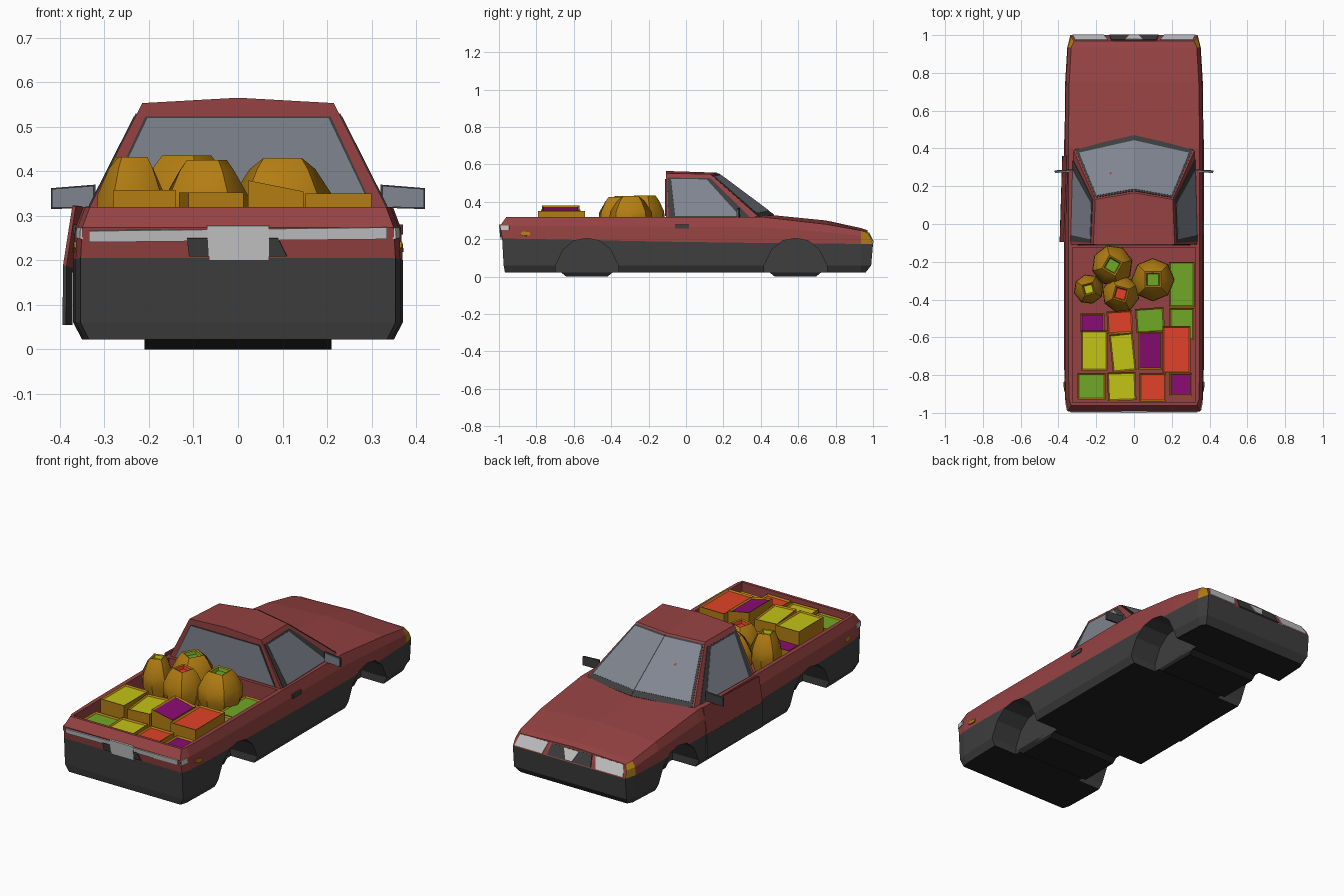
import bpy, bmesh, math
from mathutils import Vector

if "Cube" in bpy.data.objects:
    bpy.data.objects.remove(bpy.data.objects["Cube"])

# ---- palette (sRGB 0-255 turned into linear) ----
NAMES = {"body red": (150, 66, 66), "trim dark grey": (62, 62, 62), "underside black": (32, 32, 32),
         "window glass": (128, 133, 144), "lamp light grey": (200, 200, 202), "ochre": (178, 125, 18),
         "leaf green": (112, 168, 38), "lemon yellow": (195, 195, 22), "purple": (138, 12, 115),
         "tomato red": (226, 66, 40)}
RED, DARK, BLACK, GLASS, LAMP, OCHRE, GREEN, YELLOW, PURPLE, TOMATO = range(10)
MATS = []
for n, c in NAMES.items():
    m = bpy.data.materials.new(n)
    m.diffuse_color = [((v / 255 + .055) / 1.055) ** 2.4 for v in c] + [1]
    m.use_nodes = True
    m.node_tree.nodes["Principled BSDF"].inputs["Base Color"].default_value = m.diffuse_color
    MATS.append(m)


def finish(name, bm):
    bmesh.ops.recalc_face_normals(bm, faces=bm.faces)
    me = bpy.data.meshes.new(name)
    bm.to_mesh(me)
    bm.free()
    for m in MATS:
        me.materials.append(m)
    ob = bpy.data.objects.new(name, me)
    bpy.context.collection.objects.link(ob)
    return ob


def slab(name, pts, mat, half=.004):
    """Thin plate centred on a polygon."""
    pts = [Vector(p) for p in pts]
    n = (pts[2] - pts[0]).cross(pts[-1] - pts[1]).normalized() * half
    return prism(name, [p - n for p in pts], n * 2, mat)


def prism(name, pts, push, mat):
    bm = bmesh.new()
    lo = [bm.verts.new(p) for p in pts]
    hi = [bm.verts.new(Vector(p) + Vector(push)) for p in pts]
    bm.faces.new(lo)
    bm.faces.new(hi[::-1])
    for i in range(len(lo)):
        j = (i + 1) % len(lo)
        bm.faces.new((lo[i], lo[j], hi[j], hi[i]))
    for f in bm.faces:
        f.material_index = mat
    return finish(name, bm)


def box(name, x0, x1, y0, y1, z0, z1, mat):
    return prism(name, [(x0, y0, z0), (x1, y0, z0), (x1, y1, z0), (x0, y1, z0)], (0, 0, z1 - z0), mat)


def on_quad(q, u0, u1, v0, v1):
    """Rectangle in u, v inside a quad given as base a, base b, top b, top a."""
    a, b, c, d = map(Vector, q)
    return [a.lerp(b, u).lerp(d.lerp(c, u), v) for u, v in ((u0, v0), (u1, v0), (u1, v1), (u0, v1))]


def mirrored(pts, s):
    return [(p[0] * s, p[1], p[2]) for p in pts]


# ---- lower body: cross-sections lofted along the length ----
STATIONS = [  # y, width, trim height, shoulder height, crown, y shift per level
    (-.98, .955, .205, .32, 0, (.012, .005, -.003, -.013, .02)),
    (-.93, .985, .203, .32, 0, (0,) * 5), (-.75, 1, .2, .32, 0, (0,) * 5),
    (-.105, 1, .187, .32, 0, (0,) * 5), (.4, 1, .18, .32, .015, (0,) * 5),
    (.75, .985, .177, .28, .02, (0,) * 5), (.935, .955, .175, .247, .013, (0,) * 5),
    (.98, .91, .175, .236, .012, (-.02, .01, .02, .005, -.01))]
bm = bmesh.new()
rings = []
for y, w, zc, ze, crown, dy in STATIONS:
    half = [(.35, .022), (.37, .06), (.37, zc), (.366, zc + .6 * (ze - zc)), (.348, ze)]
    left = [bm.verts.new((-x * w, y + d, z)) for (x, z), d in zip(half, dy)]
    right = [bm.verts.new((x * w, y + d, z)) for (x, z), d in zip(half, dy)]
    rings.append(left + [bm.verts.new((0, y + dy[4], ze + crown))] + right[::-1])
LEVEL = [DARK, DARK, RED, RED, RED, RED, RED, RED, DARK, DARK, BLACK]
for k, (r, s) in enumerate(zip(rings, rings[1:])):
    for i in range(11):
        j = (i + 1) % 11
        f = bm.faces.new((r[i], r[j], s[j], s[i]))
        f.material_index = LEVEL[i]
        if k == len(rings) - 2 and i in (2, 3, 6, 7):  # front corner indicators
            f.material_index = OCHRE
for r in (rings[0], rings[-1]):
    for i in range(4):
        bm.faces.new((r[i], r[i + 1], r[9 - i], r[10 - i])).material_index = LEVEL[i]
    bm.faces.new((r[4], r[5], r[6])).material_index = RED
body = finish("truck_body", bm)

# ---- cut the load bed and the wheel wells ----
ARCH = [(-.16, -.05), (-.16, .06), (-.12, .145), (-.065, .192), (0, .205),
        (.065, .192), (.12, .145), (.16, .06), (.16, -.05)]
cutters = [box("bed_cutter", -.325, .325, -.945, -.125, .22, .5, RED)]
for yc in (-.53, .585):
    for s in (-1, 1):
        cutters.append(prism("well_cutter", [(s * .21, yc + a * 1.05, z) for a, z in ARCH], (s * .3, 0, 0), DARK))
    # axle housing between the wells
    prism("axle_housing", [(-.21, yc + a, z) for a, z in ((-.16, .04), (-.11, 0), (.11, 0), (.16, .04))],
          (.42, 0, 0), BLACK)
bpy.context.view_layer.objects.active = body
for c in cutters:
    mod = body.modifiers.new("cut", 'BOOLEAN')
    mod.operation, mod.solver, mod.object = 'DIFFERENCE', 'EXACT', c
    bpy.ops.object.modifier_apply(modifier=mod.name)
    bpy.data.objects.remove(c)

# ---- cab ----
BASE = [(.338, -.108, .31), (.325, .40, .31), (0, .475, .325)]
ROOF = [(.215, -.108, .553), (.205, .13, .548), (0, .165, .556)]
bm = bmesh.new()
full = lambda h: [bm.verts.new(p) for p in h] + [bm.verts.new((-p[0], p[1], p[2])) for p in h[1::-1]]
lo, hi = full(BASE), full(ROOF)
for i in range(5):
    j = (i + 1) % 5
    bm.faces.new((lo[i], lo[j], hi[j], hi[i]))
ridge = bm.verts.new((0, -.108, .565))
bm.faces.new((hi[0], hi[1], hi[2], ridge))
bm.faces.new((ridge, hi[2], hi[3], hi[4]))
bm.faces.new((hi[4], hi[0], ridge))
bm.faces.new(lo)
finish("cab", bm)

# ---- windows, door handles, mirrors and lamps on both sides ----
for s, side in ((1, "right"), (-1, "left")):
    q = mirrored((BASE[0], BASE[1], ROOF[1], ROOF[0]), s)
    slab(side + "_window_frame", on_quad(q, .03, .9, .03, .9), DARK, .003)
    slab(side + "_window", on_quad(q, .1, .8, .05, .87), GLASS, .0045)
    q = mirrored((BASE[2], BASE[1], ROOF[1], ROOF[2]), s)
    slab(side + "_cowl", on_quad(q, 0, .97, .02, .97), DARK, .003)
    slab(side + "_windshield", on_quad(q, 0, .93, .11, .94), GLASS, .0045)
    box(side + "_handle", *sorted((s * .36, s * .371)), -.06, .015, .258, .28, DARK)
    slab(side + "_mirror", mirrored([(.32, .285, .318), (.42, .28, .315), (.42, .28, .362), (.32, .285, .37)], s), DARK)
    slab(side + "_mirror_glass", mirrored([(.325, .278, .32), (.418, .273, .318), (.418, .273, .36), (.325, .278, .367)], s), GLASS, .003)
    slab(side + "_headlamp", mirrored([(.16, 1, .18), (.325, .999, .18), (.31, .972, .234), (.14, .972, .236)], s), LAMP)
    slab(side + "_side_marker", mirrored([(.364, -.89, .228), (.368, -.865, .218), (.368, -.835, .22), (.366, -.835, .236), (.364, -.87, .242)], s), OCHRE)
    slab(side + "_tail_corner", mirrored([(.351, -.99, .248), (.36, -.945, .25), (.359, -.945, .274), (.35, -.99, .274)], s), LAMP)
slab("rear_window_frame", [(-.3, -.108, .325), (.3, -.108, .325), (.208, -.108, .523), (-.208, -.108, .523)], DARK, .003)
slab("rear_window", [(-.295, -.108, .327), (.295, -.108, .327), (.203, -.108, .52), (-.203, -.108, .52)], GLASS, .0045)

# ---- grille, tailgate trim and plate ----
slab("grille", [(-.13, 1, .18), (.13, 1, .18), (.12, .972, .236), (-.12, .972, .236)], DARK)
slab("grille_badge_plate", [(-.02, 1.0, .185), (.02, 1.0, .185), (.045, .976, .234), (-.045, .976, .234)], LAMP, .0048)
slab("tailgate_band", [(-.335, -.991, .241), (.335, -.991, .248), (.335, -.995, .274), (-.335, -.995, .266)], LAMP, .003)
slab("plate_recess", [(-.11, -.986, .209), (.11, -.986, .209), (.09, -.993, .25), (-.115, -.993, .25)], DARK, .004)
slab("number_plate", [(-.065, -.987, .2), (.07, -.987, .2), (.07, -.996, .278), (-.07, -.996, .278)], LAMP, .0048)

# ---- left door, slightly ajar ----
slab("left_door_lower", [(-.376, .36, .055), (-.39, -.095, .055), (-.389, -.095, .188), (-.375, .36, .182)], DARK)
slab("left_door_upper", [(-.375, .36, .182), (-.389, -.095, .188), (-.368, -.095, .322), (-.352, .36, .322)], RED)


# ---- cargo: open crates with coloured filling ----
def crate(x, y, w, d, top, mat, turn=0, tilt=0):
    bm = bmesh.new()
    bmesh.ops.create_cube(bm, size=1)
    h = top - .222
    for v in bm.verts:
        v.co = Vector((v.co.x * w, v.co.y * d, (v.co.z + .5) * h + (v.co.x * tilt if v.co.z > 0 else 0)))
    for f in bm.faces:
        f.material_index = OCHRE
    lid = max(bm.faces, key=lambda f: f.calc_center_median().z)
    bmesh.ops.inset_region(bm, faces=[lid], thickness=.011)
    bmesh.ops.translate(bm, verts=lid.verts, vec=(0, 0, -.007))
    lid.material_index = mat
    ob = finish("crate", bm)
    ob.location = (x, y, .222)
    ob.rotation_euler.z = math.radians(turn)


for c in [(-.225, -.86, .15, .14, .29, GREEN), (-.065, -.86, .15, .15, .3, YELLOW, 2),
          (.1, -.865, .14, .15, .3, TOMATO), (.248, -.85, .12, .12, .29, PURPLE),
          (-.21, -.67, .14, .21, .358, YELLOW), (-.06, -.68, .125, .2, .352, YELLOW, 6),
          (.085, -.67, .125, .2, .367, PURPLE, 0, -.025), (.225, -.665, .15, .25, .35, TOMATO),
          (-.22, -.525, .125, .1, .29, PURPLE), (-.075, -.52, .135, .12, .29, TOMATO, 3),
          (.085, -.51, .15, .13, .29, GREEN, 4), (.252, -.53, .13, .17, .28, GREEN),
          (.252, -.32, .135, .24, .28, GREEN)]:
    crate(*c)


# ---- cargo: bulging sacks with a square open neck ----
def sack(x, y, r, top, mat, turn):
    bm = bmesh.new()
    h = top - .222
    N = 8
    loops = []
    for rad, z, square in ((.75, 0, 0), (1, .35, 0), (.97, .6, 0), (.7, .88, .3), (.52, 1, 1), (.42, .98, 1), (.36, .9, 1)):
        loops.append([bm.verts.new((r * rad * (1 - .29 * square * (i % 2)) * math.cos(i * math.tau / N),
                                    r * rad * (1 - .29 * square * (i % 2)) * math.sin(i * math.tau / N), z * h))
                      for i in range(N)])
    for a, b in zip(loops, loops[1:]):
        for i in range(N):
            bm.faces.new((a[i], a[(i + 1) % N], b[(i + 1) % N], b[i]))
    bm.faces.new(loops[0])
    fill = bm.faces.new(loops[-1])
    for f in bm.faces:
        f.material_index = OCHRE
    fill.material_index = mat
    for f in bm.faces:
        if all(v in loops[-1] or v in loops[-2] for v in f.verts):
            f.material_index = mat
    ob = finish("sack", bm)
    ob.location = (x, y, .222)
    ob.rotation_euler.z = math.radians(turn)
    bpy.ops.object.select_all(action='DESELECT')
    ob.select_set(True)
    bpy.context.view_layer.objects.active = ob
    bpy.ops.object.shade_smooth_by_angle(angle=math.radians(40))


for s in [(-.115, -.22, .11, .435, GREEN, 15), (.1, -.295, .115, .43, GREEN, 45),
          (-.24, -.345, .08, .432, YELLOW, 60), (-.07, -.37, .1, .425, TOMATO, 30)]:
    sack(*s)
